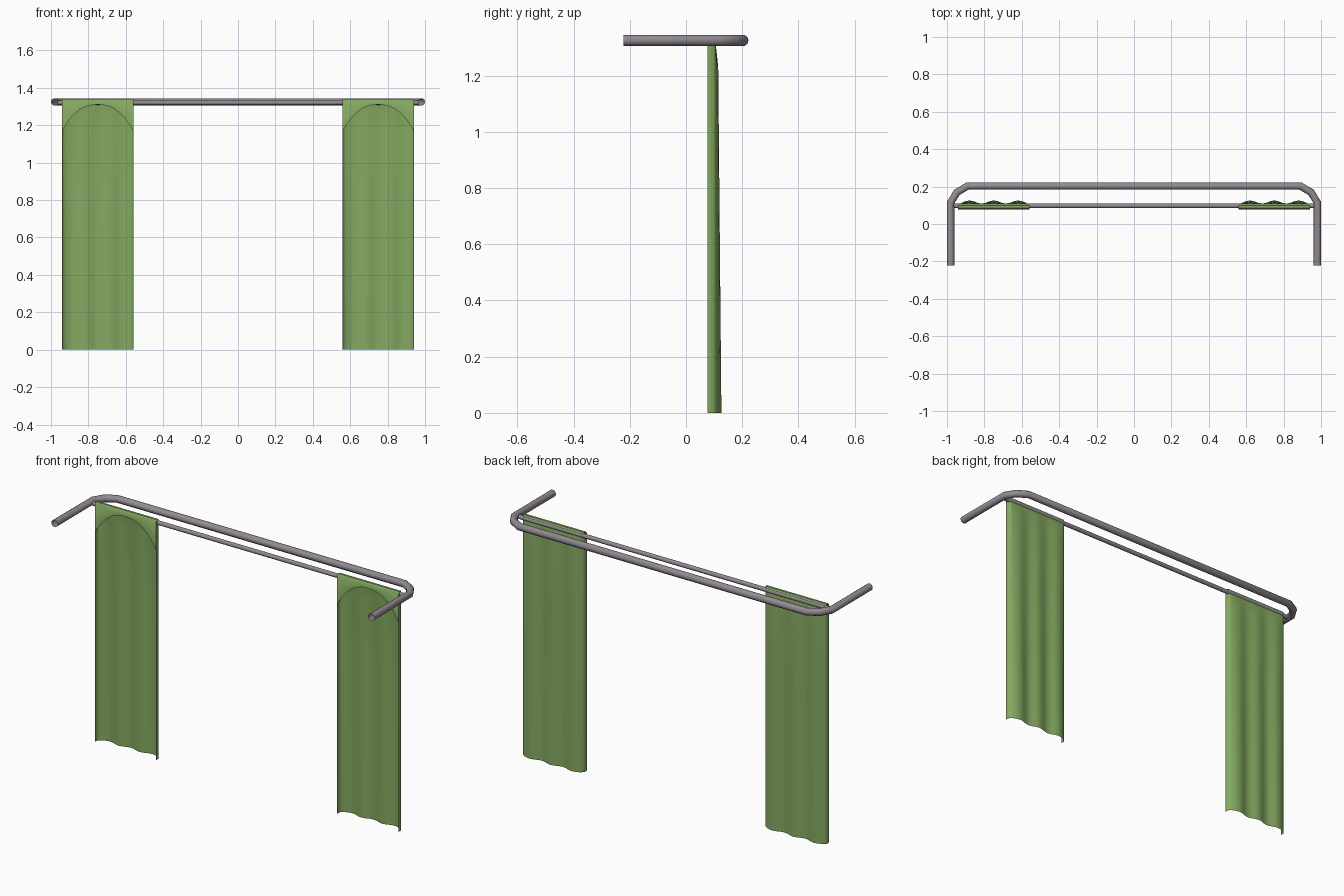
import bpy, bmesh, math

if "Cube" in bpy.data.objects:
    bpy.data.objects.remove(bpy.data.objects["Cube"])


def material(name, rgb):
    m = bpy.data.materials.new(name)
    m.diffuse_color = (*rgb, 1)
    m.use_nodes = True
    m.node_tree.nodes["Principled BSDF"].inputs["Base Color"].default_value = m.diffuse_color
    return m


GREY = material("rod grey", (0.29, 0.255, 0.29))
GREEN = material("curtain green", (0.235, 0.40, 0.122))


def smooth(ob, angle=40):
    bpy.ops.object.select_all(action='DESELECT')
    ob.select_set(True)
    bpy.context.view_layer.objects.active = ob
    bpy.ops.object.shade_smooth_by_angle(angle=math.radians(angle))


def tube(name, path, radius, sides=12):
    """Open-ended round tube along a path in the horizontal plane."""
    cu = bpy.data.curves.new(name + "_path", 'CURVE')
    cu.dimensions = '3D'
    cu.bevel_depth = radius
    cu.bevel_resolution = sides // 4 - 1 + 1
    sp = cu.splines.new('POLY')
    sp.points.add(len(path) - 1)
    for p, co in zip(sp.points, path):
        p.co = (*co, 1)
    tmp = bpy.data.objects.new(name + "_path", cu)
    bpy.context.collection.objects.link(tmp)
    dg = bpy.context.evaluated_depsgraph_get()
    me = bpy.data.meshes.new_from_object(tmp.evaluated_get(dg))
    bpy.data.objects.remove(tmp)
    ob = bpy.data.objects.new(name, me)
    bpy.context.collection.objects.link(ob)
    me.materials.clear()
    me.materials.append(GREY)
    smooth(ob)
    return ob


# Outer rod with bent ends, and the thin straight inner rod
half = [(0.98, -0.222, 1.325), (0.98, 0.115, 1.325),
        (0.947, 0.169, 1.325), (0.89, 0.203, 1.325)]
tube("outer_rod", [(-x, y, z) for x, y, z in half] + half[::-1], 0.02)
tube("inner_rod", [(-0.965, 0.097, 1.32), (0.965, 0.097, 1.32)], 0.012)

# Curtain: pleated back sheet, side returns, and a hem folded over the rod
HALF_W, FRONT, TOP = 0.19, 0.077, 1.34


def section(z):
    """Cross-section (x, y) of the back sheet and side returns at height z."""
    t = z / 1.3
    pts = [(-HALF_W, FRONT), (-HALF_W, 0.098), (-0.183, 0.105)]
    n = 16
    for i in range(n + 1):
        x = -0.173 + 0.346 * i / n
        wave = 0.5 + 0.5 * math.cos(2 * math.pi * x / 0.13)
        low = 0.109 + 0.017 * wave
        high = 0.106 + 0.008 * wave
        pts.append((x, low + (high - low) * t))
    return pts + [(-x, y) for x, y in pts[2::-1]]


def grid(bm, rows):
    vs = [[bm.verts.new(p) for p in r] for r in rows]
    for a, b in zip(vs, vs[1:]):
        for i in range(len(a) - 1):
            bm.faces.new((a[i + 1], a[i], b[i], b[i + 1]))


def curtain(name, cx):
    bm = bmesh.new()
    rows = [[(x, y, z) for x, y in section(z)]
            for z in (0, 0.3, 0.6, 0.9, 1.23)]
    # back sheet narrows towards the rod
    for z, ymax in ((1.30, 0.107), (1.33, 0.103)):
        rows.append([(x, min(y, ymax), z) for x, y in section(1.23)])
    grid(bm, rows)
    # folded hem: over the top and down to an arched front edge
    xs = [x for x, y in section(0)][1:-1]
    arch = lambda x: 1.31 - 0.14 * (abs(x) / HALF_W) ** 2.4
    back = [(x, y, z) for x, y, z in rows[-1]][1:-1]
    hem = [back,
           [(x, 0.098, TOP) for x in xs],
           [(x, 0.085, TOP) for x in xs],
           [(x, FRONT, 1.33) for x in xs],
           [(x, FRONT, arch(x)) for x in xs]]
    grid(bm, hem)
    bmesh.ops.remove_doubles(bm, verts=bm.verts, dist=0.0005)
    bmesh.ops.translate(bm, verts=bm.verts, vec=(cx, 0, 0))
    me = bpy.data.meshes.new(name)
    bm.to_mesh(me)
    bm.free()
    me.materials.append(GREEN)
    ob = bpy.data.objects.new(name, me)
    bpy.context.collection.objects.link(ob)
    smooth(ob, 50)


for name, cx in (("left_curtain", -0.75), ("right_curtain", 0.75)):
    curtain(name, cx)
